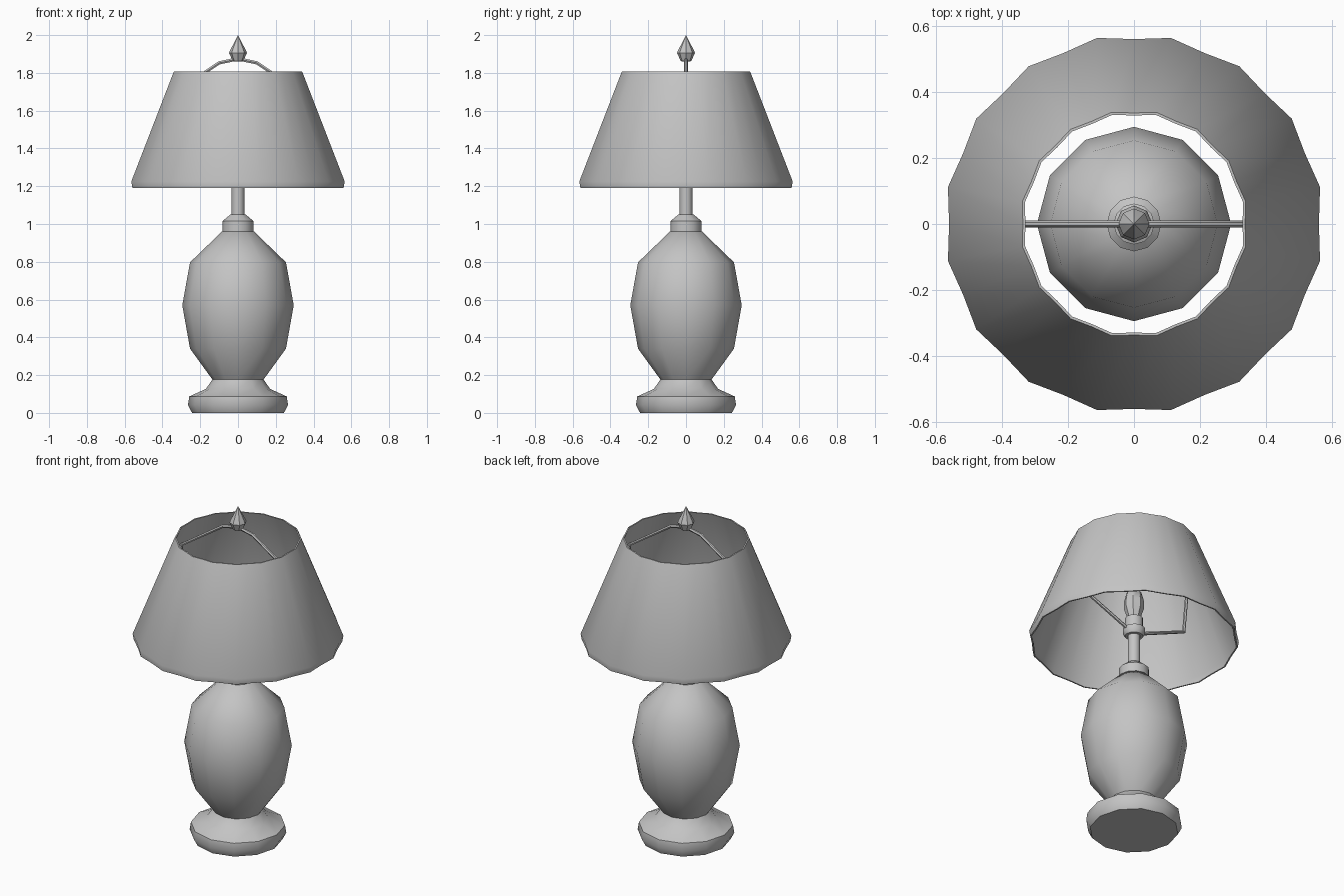
import bpy, bmesh, math

if "Cube" in bpy.data.objects:
    bpy.data.objects.remove(bpy.data.objects["Cube"])

grey = bpy.data.materials.new("plain_grey")
grey.diffuse_color = (0.55, 0.55, 0.55, 1)
grey.use_nodes = True
grey.node_tree.nodes["Principled BSDF"].inputs["Base Color"].default_value = grey.diffuse_color


def finish(ob, angle=40):
    bpy.ops.object.select_all(action='DESELECT')
    ob.select_set(True)
    bpy.context.view_layer.objects.active = ob
    bpy.ops.object.shade_smooth_by_angle(angle=math.radians(angle))


def lathe(name, profile, sides=12, closed=False, start=0.0, dip=1.0, angle=40):
    """Revolve (radius, z) points; dip scales the radius of every other column."""
    bm = bmesh.new()
    cols = []
    for i in range(sides):
        a = start + 2 * math.pi * i / sides
        k = dip if i % 2 else 1.0
        cols.append([bm.verts.new((r * k * math.cos(a), r * k * math.sin(a), z))
                     for r, z in profile])
    n = len(profile)
    for i in range(sides):
        a, b = cols[i], cols[(i + 1) % sides]
        for j in range(n if closed else n - 1):
            m = (j + 1) % n
            bm.faces.new((a[j], b[j], b[m], a[m]))
    bmesh.ops.remove_doubles(bm, verts=bm.verts, dist=1e-5)
    bmesh.ops.recalc_face_normals(bm, faces=bm.faces)
    me = bpy.data.meshes.new(name)
    bm.to_mesh(me)
    bm.free()
    me.materials.append(grey)
    ob = bpy.data.objects.new(name, me)
    bpy.context.collection.objects.link(ob)
    finish(ob, angle)
    return ob


# Foot and vase-shaped body
lathe("foot", [(0, 0), (0.243, 0), (0.265, 0.042), (0.258, 0.087),
               (0.17, 0.127), (0.135, 0.177), (0, 0.177)], angle=45)
lathe("body", [(0, 0.172), (0.132, 0.172), (0.254, 0.34), (0.295, 0.57),
               (0.254, 0.797), (0.085, 0.96), (0, 0.96)], angle=45)

# Collar, stem and socket
lathe("collar", [(0, 0.955), (0.083, 0.955), (0.083, 1.015),
                 (0.04, 1.05), (0, 1.05)])
lathe("stem", [(0, 1.04), (0.034, 1.04), (0.034, 1.24), (0, 1.24)])
lathe("socket", [(0, 1.225), (0.05, 1.225), (0.062, 1.245), (0.062, 1.27),
                 (0.05, 1.275), (0.05, 1.335), (0, 1.335)])

# Bulb
lathe("bulb", [(0, 1.33), (0.032, 1.33), (0.056, 1.4), (0.056, 1.44),
               (0.04, 1.5), (0, 1.53)], sides=8)

# Harp: bent wire carrying the shade
half = [(0.05, 1.26), (0.355, 1.385), (0.38, 1.665), (0.1, 1.853), (0.03, 1.868)]
path = half + [(-x, z) for x, z in reversed(half)]
cu = bpy.data.curves.new("harp", 'CURVE')
cu.dimensions = '3D'
cu.bevel_depth = 0.01
cu.bevel_resolution = 1
cu.use_fill_caps = True
sp = cu.splines.new('POLY')
sp.points.add(len(path) - 1)
for p, (x, z) in zip(sp.points, path):
    p.co = (x, 0, z, 1)
cu.materials.append(grey)
harp = bpy.data.objects.new("harp", cu)
bpy.context.collection.objects.link(harp)
bpy.ops.object.select_all(action='DESELECT')
harp.select_set(True)
bpy.context.view_layer.objects.active = harp
bpy.ops.object.convert(target='MESH')
finish(bpy.context.view_layer.objects.active, 50)

# Finial
lathe("finial", [(0, 1.86), (0.028, 1.862), (0.047, 1.905), (0.044, 1.915),
                 (0, 2.0)], sides=8, angle=30)

# Shade: thin slightly fluted wall with a hem
lathe("shade", [(0.570, 1.19), (0.576, 1.225), (0.346, 1.808),
                (0.338, 1.808), (0.564, 1.225), (0.562, 1.19)],
      sides=32, closed=True, start=math.radians(11.25), dip=0.975, angle=45)
